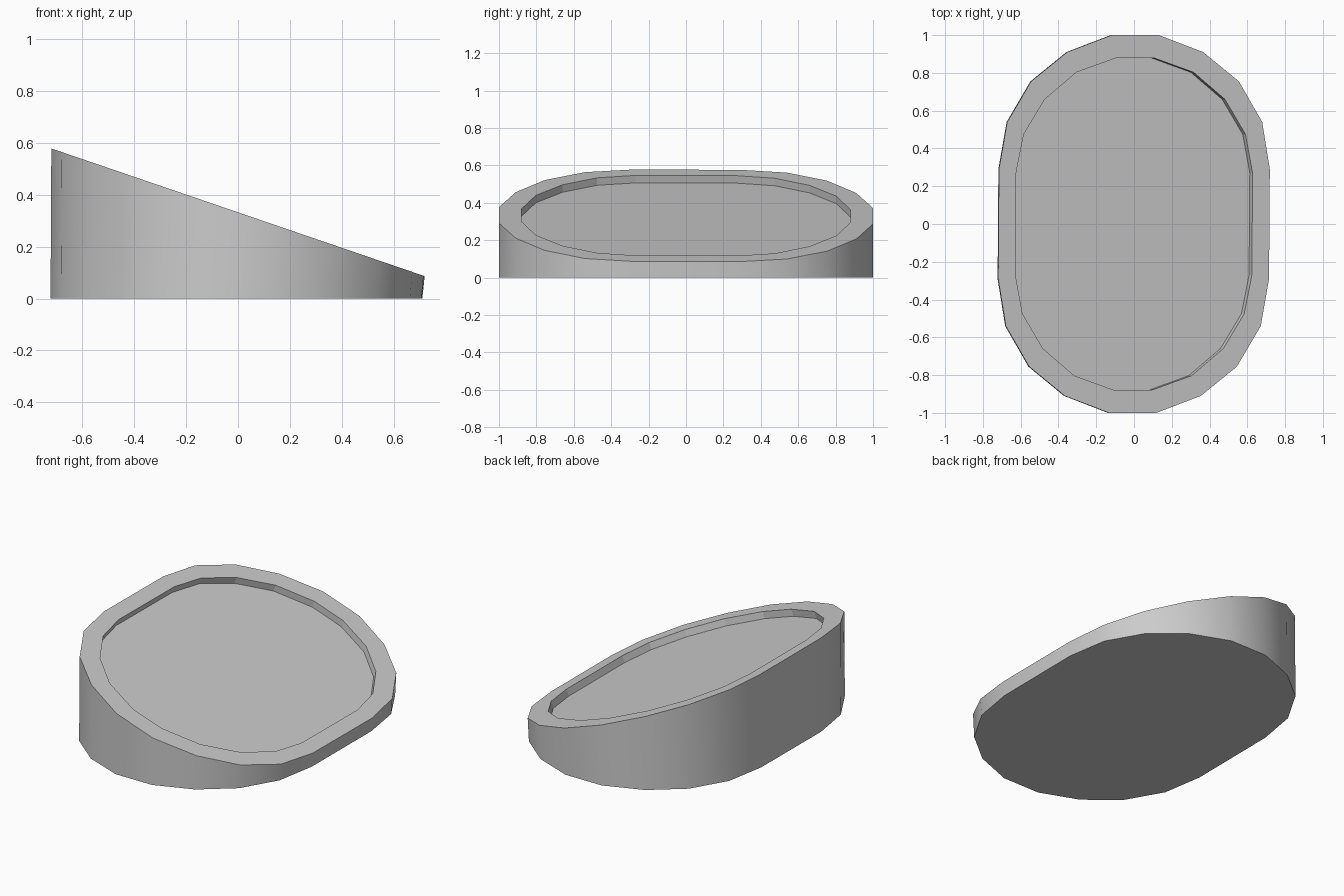
import bpy, bmesh

if "Cube" in bpy.data.objects:
    bpy.data.objects.remove(bpy.data.objects["Cube"])

SLOPE, MID = 0.342, 0.332   # sloping top plane: z = MID - SLOPE * x
SHEAR = 0.007               # slight lean of the outline in plan

# quarter profiles of the 20-sided rounded outline
OUTER = [(0.717, 0.29), (0.675, 0.54), (0.55, 0.755), (0.36, 0.91), (0.125, 1.0)]
INNER = [(0.626, 0.27), (0.587, 0.475), (0.477, 0.66), (0.31, 0.803), (0.098, 0.88)]


def outline(quarter):
    half = quarter + [(-x, y) for x, y in reversed(quarter)]
    full = half + [(-x, -y) for x, y in half]
    return [(x + SHEAR * y, y) for x, y in full]


def on_slope(points):
    return [(x, y, MID - SLOPE * x) for x, y in points]


def bridge(bm, a, b, smooth=False):
    for i in range(len(a)):
        j = (i + 1) % len(a)
        bm.faces.new((a[i], a[j], b[j], b[i])).smooth = smooth


bm = bmesh.new()


def ring(coords):
    return [bm.verts.new(c) for c in coords]


outer, inner = outline(OUTER), outline(INNER)
base = ring([(x * 0.996 - 0.006, y, 0) for x, y in outer])
rim_out = ring(on_slope(outer))
rim_in = ring(on_slope(inner))
# recess floor, sunk at right angles to the slope
floor = ring([(x - 0.015, y, z - 0.04) for x, y, z in on_slope(inner)])

# underside, side wall, rim, recess wall, recess floor
bm.faces.new(base[::-1])
bridge(bm, base, rim_out, smooth=True)
bridge(bm, rim_out, rim_in)
bridge(bm, rim_in, floor)
bm.faces.new(floor)
bmesh.ops.recalc_face_normals(bm, faces=bm.faces[:])

mesh = bpy.data.meshes.new("wedge_base")
bm.to_mesh(mesh)
bm.free()
bpy.context.collection.objects.link(bpy.data.objects.new("wedge_base", mesh))
